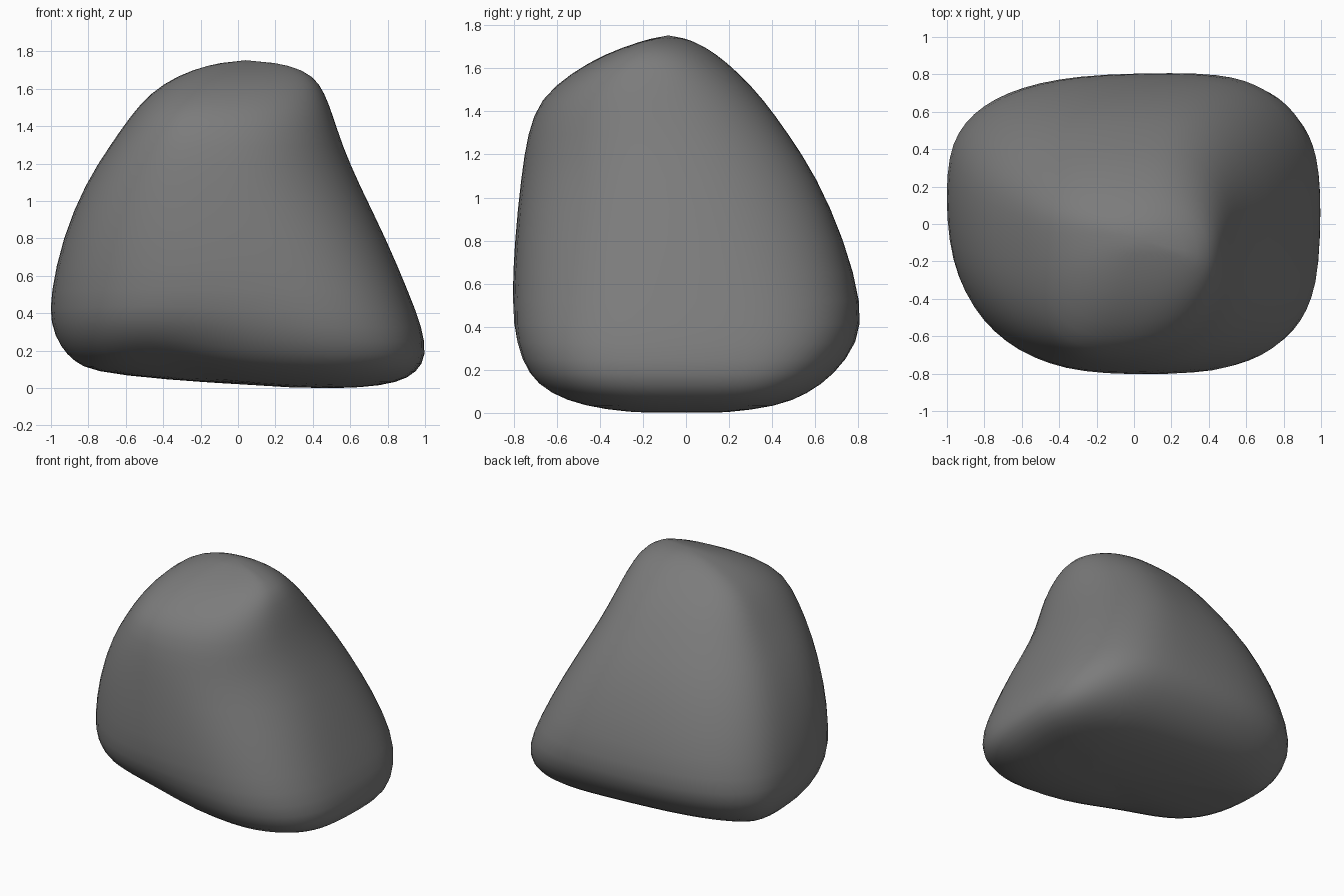
import bpy, bmesh, math

if "Cube" in bpy.data.objects:
    bpy.data.objects.remove(bpy.data.objects["Cube"])

# Extents of the boulder by height: z, left x, right x, front y, back y
LEVELS = [
    (0.0, -0.42, 0.66, -0.30, 0.20),
    (0.028, -0.79, 0.86, -0.49, 0.43),
    (0.085, -0.88, 0.96, -0.65, 0.57),
    (0.17, -0.955, 1.012, -0.75, 0.69),
    (0.32, -1.01, 0.99, -0.81, 0.805),
    (0.50, -1.008, 0.92, -0.815, 0.822),
    (0.80, -0.945, 0.795, -0.80, 0.74),
    (1.10, -0.82, 0.645, -0.77, 0.61),
    (1.30, -0.685, 0.56, -0.74, 0.475),
    (1.46, -0.575, 0.51, -0.685, 0.36),
    (1.58, -0.47, 0.465, -0.535, 0.245),
    (1.67, -0.33, 0.41, -0.375, 0.14),
    (1.73, -0.16, 0.28, -0.20, 0.035),
]
STEPS = 8  # points per quarter outline


def mix(a, b, t):
    return a + (b - a) * t


def stages(low, mid, top, z):
    """Squareness blended over the bottom, middle and top."""
    if z < 1.1:
        return mix(low, mid, z / 1.1)
    return mix(mid, top, min(1, (z - 1.1) / 0.5))


def outline(z, xl, xr, yf, yb):
    """Rounded outline made of four quarter superellipses."""
    h = z / 1.755
    yr, yl = mix(0.10, -0.16, h), mix(0.22, -0.06, h)
    xf = mix(0.10, -0.22, h) if z < 1.5 else mix(-0.17, 0.05, (z - 1.5) / 0.25)
    xb = mix(0.28, 0.03, h)
    quarters = [  # centre, radii, squareness, direction
        (xb, yr, xr - xb, yb - yr, stages(3.2, 2.3, 2.05, z), False),
        (xb, yl, xl - xb, yb - yl, stages(3.1, 2.55, 2.3, z), True),
        (xf, yl, xl - xf, yf - yl, stages(2.4, 2.5, 2.4, z), False),
        (xf, yr, xr - xf, yf - yr, stages(3.5, 2.1, 2.5, z), True),
    ]
    pts = []
    for cx, cy, rx, ry, n, flip in quarters:
        for i in range(STEPS):
            t = i / STEPS * math.pi / 2
            if flip:
                t = math.pi / 2 - t
            c, s = max(0, math.cos(t)), max(0, math.sin(t))
            x, y = cx + rx * c ** (2 / n), cy + ry * s ** (2 / n)
            # tilted underside, higher on the left and hollowed at the front left
            low = max(0, 1 - z / 0.5)
            lift = 0.09 * math.exp(-((x + 0.45) / 0.38) ** 2 - ((y + 0.65) / 0.3) ** 2)
            zz = z + low * (0.05 * max(0, 0.5 - x) + lift)
            # shallow hollow low on the front
            if y < 0:
                y += 0.07 * math.exp(-((x + 0.15) / 0.28) ** 2 - ((z - 0.2) / 0.15) ** 2)
            pts.append((x, y, zz))
    return pts


# Loft the outlines and close both ends
bm = bmesh.new()
rings = [[bm.verts.new(p) for p in outline(*lv)] for lv in LEVELS]
count = len(rings[0])
base = bm.verts.new((0.32, 0.0, 0.0))
peak = bm.verts.new((0.04, -0.08, 1.756))
for i in range(count):
    j = (i + 1) % count
    for a, b in zip(rings, rings[1:]):
        bm.faces.new((a[i], a[j], b[j], b[i]))
    bm.faces.new((base, rings[0][j], rings[0][i]))
    bm.faces.new((peak, rings[-1][i], rings[-1][j]))

# Soften the upper loft a little
upper = [v for r in rings[7:] for v in r]
bmesh.ops.smooth_vert(bm, verts=upper, factor=0.1, use_axis_x=True, use_axis_y=True, use_axis_z=True)
bmesh.ops.recalc_face_normals(bm, faces=bm.faces)
for f in bm.faces:
    f.smooth = True

mesh = bpy.data.meshes.new("boulder")
bm.to_mesh(mesh)
bm.free()
boulder = bpy.data.objects.new("boulder", mesh)
bpy.context.collection.objects.link(boulder)
sub = boulder.modifiers.new("smooth", 'SUBSURF')
sub.levels = sub.render_levels = 1

# Dark grey stone
stone = bpy.data.materials.new("stone")
stone.diffuse_color = (0.2, 0.2, 0.2, 1)
stone.use_nodes = True
stone.node_tree.nodes["Principled BSDF"].inputs["Base Color"].default_value = stone.diffuse_color
mesh.materials.append(stone)
